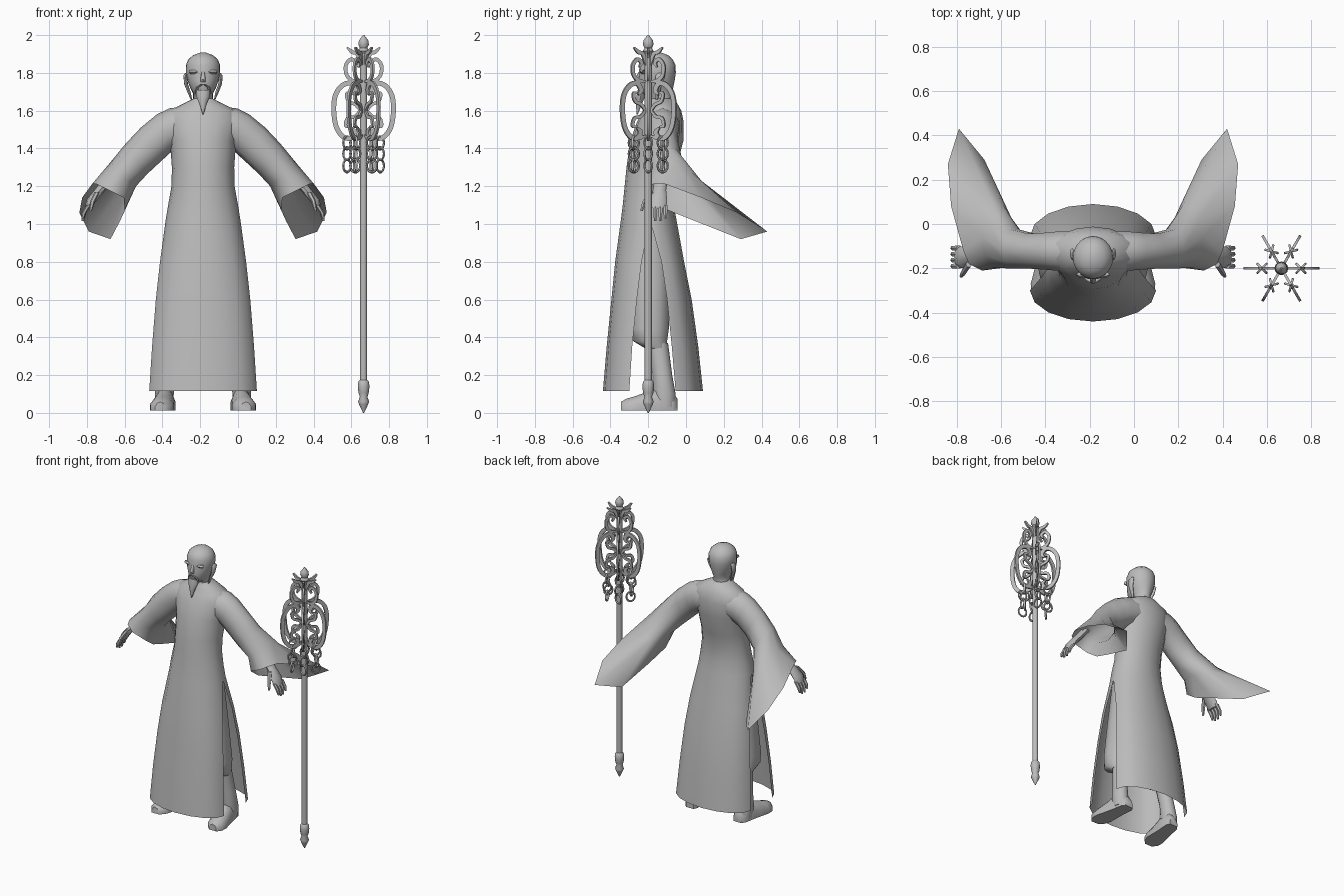
import bpy, bmesh, math
from mathutils import Vector

if "Cube" in bpy.data.objects:
    bpy.data.objects.remove(bpy.data.objects["Cube"], do_unlink=True)

GREY = (0.5, 0.5, 0.5, 1.0)
mat = bpy.data.materials.new("plain grey")
mat.use_nodes = True
mat.diffuse_color = GREY
mat.node_tree.nodes["Principled BSDF"].inputs["Base Color"].default_value = GREY
MID = -0.185                      # centre line of the figure
STAFF = Vector((0.665, -0.2, 0))  # foot of the staff
SIDES = (("left", 1), ("right", -1))


def finish(ob, angle=45):
    ob.data.materials.clear()
    ob.data.materials.append(mat)
    bpy.ops.object.select_all(action='DESELECT')
    ob.select_set(True)
    bpy.context.view_layer.objects.active = ob
    bpy.ops.object.shade_smooth_by_angle(angle=math.radians(angle))


def skin(bm, rings, closed=True, caps=True):
    """Bridge a list of equally long point rings."""
    rows = [[bm.verts.new(p) for p in ring] for ring in rings]
    n = len(rows[0])
    for a, b in zip(rows, rows[1:]):
        for i in range(n if closed else n - 1):
            j = (i + 1) % n
            bm.faces.new((a[i], a[j], b[j], b[i]))
    if caps:
        bm.faces.new(rows[0])
        bm.faces.new(rows[-1])


def make(name, bm, angle=45):
    bmesh.ops.remove_doubles(bm, verts=bm.verts, dist=0.0005)
    bmesh.ops.recalc_face_normals(bm, faces=bm.faces)
    me = bpy.data.meshes.new(name)
    bm.to_mesh(me)
    bm.free()
    ob = bpy.data.objects.new(name, me)
    bpy.context.collection.objects.link(ob)
    finish(ob, angle)
    return ob


def loft(name, levels, side=1, n=12, origin=MID):
    """Stack of horizontal ellipses: (z, x, y, half width, half depth)."""
    bm = bmesh.new()
    turn = [2 * math.pi * i / n for i in range(n)]
    skin(bm, [[(origin + side * (x + rx * math.cos(t)), y + ry * math.sin(t), z)
               for t in turn] for z, x, y, rx, ry in levels])
    return make(name, bm)


# Robe: front and back halves that part at the side slits
# (z, half width, front y, front slit y, back slit y, back y)
robe = [
    (1.665, .05, -.2, -.14, -.14, -.08), (1.645, .09, -.205, -.13, -.13, -.05),
    (1.60, .18, -.23, -.12, -.12, -.025), (1.54, .2, -.26, -.13, -.13, -.012),
    (1.44, .175, -.295, -.14, -.14, -.014), (1.3, .165, -.315, -.17, -.17, -.05),
    (1.2, .167, -.325, -.18, -.18, -.068), (1.1, .185, -.335, -.19, -.19, -.065),
    (1.02, .198, -.345, -.19, -.19, -.05), (.8, .228, -.375, -.235, -.13, -.01),
    (.6, .25, -.395, -.26, -.1, .03), (.35, .27, -.42, -.285, -.075, .065),
    (.115, .285, -.44, -.3, -.055, .09)]
arc = [math.pi * (i / 8 - .5) for i in range(9)]
bm = bmesh.new()
for front in (True, False):
    rings = []
    for z, rx, yf, sf, sb, yb in robe:
        edge, far = (sf, yf) if front else (sb, yb)
        rings.append([(MID + rx * math.sin(t), edge + (far - edge) * math.cos(t), z)
                      for t in arc])
    skin(bm, rings, closed=False, caps=False)
make("robe", bm, 60)

# Wide sleeves sweeping back: (top x, top z, bottom x, bottom z, front y, back y, drop)
sleeve = [(.08, 1.625, .1, 1.42, -.22, -.03, 0), (.18, 1.612, .14, 1.4, -.215, -.03, 0),
          (.245, 1.58, .165, 1.385, -.21, -.035, 0), (.33, 1.51, .225, 1.33, -.205, -.04, 0),
          (.41, 1.425, .295, 1.265, -.205, -.02, .01), (.5, 1.315, .355, 1.2, -.205, .09, .05)]
cuff = [(.585, -.12, 1.215), (.64, .08, 1.14), (.655, .27, 1.06), (.605, .43, .96),
        (.49, .29, .92), (.44, .05, 1.015), (.415, -.1, 1.075), (.42, -.19, 1.14),
        (.5, -.21, 1.18), (.56, -.18, 1.21)]
for label, s in SIDES:
    rings = []
    for tx, tz, bx, bz, yf, yb, drop in sleeve:
        ring = []
        for i in range(10):
            c, d = math.cos(i * math.pi / 5), math.sin(i * math.pi / 5)
            ring.append((MID + s * ((tx + bx) / 2 + c * (tx - bx) / 2),
                         (yf + yb) / 2 + d * (yb - yf) / 2,
                         (tz + bz) / 2 + c * (tz - bz) / 2 - drop * max(d, 0)))
        rings.append(ring)
    rings.append([(MID + s * x, y, z) for x, y, z in cuff])
    bm = bmesh.new()
    skin(bm, rings, caps=False)
    make(label + "_sleeve", bm, 60)

    # Hand, fingers and thumb
    loft(label + "_hand", [(1.25, .49, -.13, .03, .035), (1.18, .545, -.14, .03, .035),
                           (1.13, .588, -.15, .028, .05), (1.085, .61, -.15, .016, .046)], s, 8)
    for k in range(4):
        y = -.19 + k * .027
        tip = 1.03 - .015 * (k in (1, 2))
        loft(f"{label}_finger_{k + 1}", [(1.1, .605, y, .013, .013), (1.06, .63, y, .012, .012),
                                         (tip, .637, y, .007, .007)], s, 6)
    loft(label + "_thumb", [(1.17, .56, -.18, .014, .016), (1.12, .585, -.22, .013, .013),
                            (1.07, .595, -.235, .007, .008)], s, 6)

    # Trousers, boots and shoes
    loft(label + "_trouser", [(1.02, .09, -.19, .09, .1), (.7, .13, -.19, .09, .105),
                              (.45, .165, -.19, .085, .1), (.38, .172, -.19, .075, .09),
                              (.34, .178, -.155, .052, .058)], s)
    loft(label + "_boot", [(.37, .178, -.15, .048, .055), (.2, .198, -.125, .047, .052),
                           (.1, .205, -.115, .05, .06), (.03, .205, -.11, .045, .055)], s)
    bm = bmesh.new()
    rings = []
    for y, w, h in ((-.045, .03, .06), (-.07, .046, .1), (-.15, .05, .125), (-.2, .055, .1),
                    (-.27, .064, .075), (-.315, .055, .062), (-.345, .028, .045)):
        x = .195 - (y + .1) * .13
        rings.append([(MID + s * (x + w * a), y, .013 + h * b)
                      for a, b in ((-1, 0), (-1, .45), (-.6, .85), (0, 1), (.6, .85), (1, .45), (1, 0))])
    skin(bm, rings)
    make(label + "_shoe", bm)

    # Ear with long lobe, drooping moustache
    loft(label + "_ear", [(1.8, .086, -.135, .008, .012), (1.785, .094, -.135, .01, .026),
                          (1.74, .09, -.145, .01, .02), (1.7, .075, -.15, .009, .012),
                          (1.66, .062, -.155, .004, .006)], s, 8)
    loft(label + "_moustache", [(1.738, .008, -.258, .008, .008), (1.725, .028, -.248, .008, .008),
                                (1.69, .04, -.235, .004, .005)], s, 6)
    loft(label + "_brow", [(1.815, .045, -.226, .03, .01), (1.805, .042, -.233, .032, .012),
                           (1.795, .042, -.225, .026, .01)], s, 8)

# Bald head on a short neck
loft("head", [(z, 0, (yf + yb) / 2, rx, (yb - yf) / 2) for z, rx, yf, yb in (
    (1.6, .055, -.19, -.08), (1.675, .052, -.195, -.078), (1.69, .052, -.24, -.075),
    (1.72, .068, -.252, -.068), (1.76, .082, -.252, -.06), (1.8, .09, -.248, -.054),
    (1.84, .091, -.247, -.055), (1.872, .078, -.234, -.07), (1.894, .052, -.208, -.095),
    (1.907, .016, -.17, -.13))], n=20)
loft("nose", [(1.805, 0, -.243, .008, .008), (1.765, 0, -.255, .014, .016),
              (1.752, 0, -.248, .012, .01)], n=8)
loft("beard", [(1.71, 0, -.235, .04, .022), (1.675, 0, -.24, .036, .024),
               (1.63, 0, -.25, .018, .016), (1.58, 0, -.258, .002, .003)], n=10)


# Staff with pointed ends
def turned(name, profile):
    loft(name, [(z, 0, STAFF.y, r, r) for z, r in profile], origin=STAFF.x)


turned("staff_pole", [(.1, .019), (1.92, .019)])
turned("staff_tip", [(0, .003), (.045, .024), (.06, .029), (.085, .02), (.105, .027),
                     (.14, .031), (.165, .028), (.175, .019)])
turned("staff_finial", [(1.9, .019), (1.915, .029), (1.932, .02), (1.95, .028),
                        (1.972, .025), (2.0, .004)])


def smooth_path(pts, sub=4):
    """Curve through the points."""
    p = [Vector(q) for q in pts]
    p = [2 * p[0] - p[1]] + p + [2 * p[-1] - p[-2]]
    out = []
    for a, b, c, d in zip(p, p[1:], p[2:], p[3:]):
        for k in range(sub):
            t = k / sub
            out.append(.5 * (2 * b + (c - a) * t + (2 * a - 5 * b + 4 * c - d) * t * t
                             + (3 * b - a - 3 * c + d) * t ** 3))
    return out + [p[-2]]


# Flat scrollwork: six fins around the pole, (radius, z) paths with a band half width
scrolls = {
    "large_scroll": (.013, [(.062, 1.685), (.045, 1.71), (.07, 1.745), (.115, 1.732), (.15, 1.68),
                            (.158, 1.6), (.145, 1.515), (.11, 1.463), (.07, 1.455), (.048, 1.485),
                            (.068, 1.51)]),
    "upper_scroll": (.01, [(.015, 1.755), (.06, 1.76), (.09, 1.79), (.094, 1.84), (.068, 1.872),
                           (.042, 1.855), (.055, 1.83)]),
    "leaf_scroll": (.01, [(.015, 1.84), (.034, 1.9), (.06, 1.91), (.088, 1.935)]),
    "inner_high_scroll": (.009, [(.015, 1.59), (.04, 1.63), (.08, 1.65), (.09, 1.69), (.065, 1.695)]),
    "inner_low_scroll": (.009, [(.015, 1.61), (.045, 1.57), (.085, 1.56), (.095, 1.52), (.07, 1.515)]),
    "hanger_scroll": (.009, [(.015, 1.47), (.05, 1.455), (.09, 1.45)])}
for name, (width, pts) in scrolls.items():
    path = smooth_path(pts)
    bm = bmesh.new()
    for k in range(6):
        ang = k * math.pi / 3
        out, across = Vector((math.cos(ang), math.sin(ang), 0)), Vector((-math.sin(ang), math.cos(ang), 0))
        rings = []
        for i, q in enumerate(path):
            tan = (path[min(i + 1, len(path) - 1)] - path[max(i - 1, 0)]).normalized()
            end = min(i, len(path) - 1 - i)
            w = width * min(1, .4 + .2 * end)
            ring = []
            for sw, sh in ((1, 1), (-1, 1), (-1, -1), (1, -1)):
                r, z = q.x - tan.y * w * sw, q.y + tan.x * w * sw
                ring.append(STAFF + out * r + across * (.006 * sh) + Vector((0, 0, z)))
            rings.append(ring)
        skin(bm, rings)
    make(name, bm, 35)

# Three hanging chain links under each fin
for k in range(6):
    ang = k * math.pi / 3
    for j, z in enumerate((1.43, 1.372, 1.308)):
        at = STAFF + Vector((.088 * math.cos(ang), .088 * math.sin(ang), z))
        bpy.ops.mesh.primitive_torus_add(
            major_radius=.028, minor_radius=.006, major_segments=14, minor_segments=6,
            location=at, rotation=(math.pi / 2, 0, ang + math.pi / 4 + j * math.pi / 2))
        link = bpy.context.object
        link.name = f"chain_{k + 1}_link_{j + 1}"
        link.scale.y = 1.2
        finish(link, 60)
